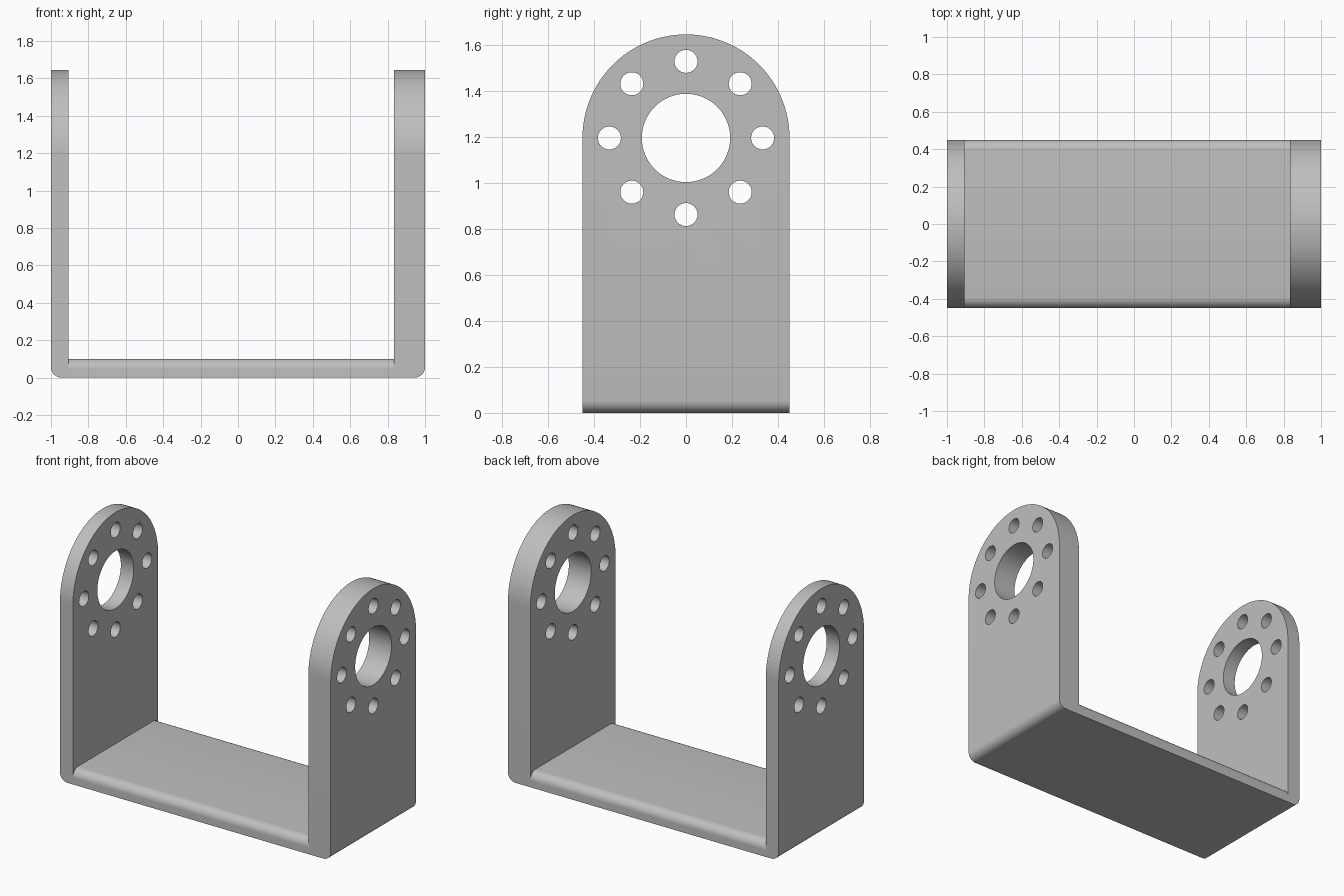
import bpy, bmesh, math
from mathutils import Matrix, Vector

default = bpy.data.objects.get("Cube")
if default:
    bpy.data.objects.remove(default, do_unlink=True)

HALF_DEPTH = 0.45      # half width of the bracket, also the arch radius
AXIS_Z = 1.195         # height of the bore axis
FLOOR_TOP = 0.1
ROUND = 0.055
LEFT_X, RIGHT_X = (0.835, 1.0), (-1.0, -0.905)

metal = bpy.data.materials.new("light grey metal")
metal.use_nodes = True
grey = (0.52, 0.52, 0.52, 1)
metal.diffuse_color = grey
metal.node_tree.nodes["Principled BSDF"].inputs["Base Color"].default_value = grey


def finish(name, bm):
    bmesh.ops.recalc_face_normals(bm, faces=bm.faces)
    mesh = bpy.data.meshes.new(name)
    bm.to_mesh(mesh)
    bm.free()
    mesh.materials.append(metal)
    obj = bpy.data.objects.new(name, mesh)
    bpy.context.collection.objects.link(obj)
    return obj


def round_edges(bm, test):
    edges = [e for e in bm.edges if test(*(v.co for v in e.verts))]
    bmesh.ops.bevel(bm, geom=edges, offset=ROUND, segments=8,
                    profile=0.5, affect='EDGES')


def side_plate(name, x0, x1):
    """Arched upright with a rounded outer bottom edge."""
    bm = bmesh.new()
    outline = [(-HALF_DEPTH, 0), (HALF_DEPTH, 0)]
    steps = 64
    for i in range(steps + 1):
        a = math.pi * i / steps
        outline.append((HALF_DEPTH * math.cos(a), AXIS_Z + HALF_DEPTH * math.sin(a)))
    face = bm.faces.new([bm.verts.new((x0, y, z)) for y, z in outline])
    side = bmesh.ops.extrude_face_region(bm, geom=[face])["geom"]
    bmesh.ops.translate(bm, vec=(x1 - x0, 0, 0),
                        verts=[v for v in side if isinstance(v, bmesh.types.BMVert)])
    outer = max(x0, x1, key=abs)
    round_edges(bm, lambda a, b: all(abs(p.x - outer) < 1e-4 and p.z < 1e-4 for p in (a, b)))
    return finish(name, bm)


def floor_plate(name, x0, x1):
    """Base slab with rounded front and back top edges."""
    bm = bmesh.new()
    size = Vector((x1 - x0, 2 * HALF_DEPTH, FLOOR_TOP))
    centre = Vector(((x0 + x1) / 2, 0, FLOOR_TOP / 2))
    bmesh.ops.create_cube(bm, size=1, matrix=Matrix.Translation(centre) @ Matrix.Diagonal(size).to_4x4())
    round_edges(bm, lambda a, b: min(a.z, b.z) > FLOOR_TOP - 1e-4 and abs(a.y - b.y) < 1e-4)
    return finish(name, bm)


def hole_cutter(name):
    """Central bore and the ring of eight bolt holes, along x."""
    bm = bmesh.new()
    holes = [(0, AXIS_Z, 0.192, 64)]
    for i in range(8):
        a = i * math.tau / 8
        holes.append((0.333 * math.cos(a), AXIS_Z + 0.333 * math.sin(a), 0.05, 32))
    turn = Matrix.Rotation(math.pi / 2, 4, 'Y')
    for y, z, r, n in holes:
        bmesh.ops.create_cone(bm, cap_ends=True, segments=n, radius1=r, radius2=r, depth=3,
                              matrix=Matrix.Translation((0, y, z)) @ turn)
    return finish(name, bm)


def combine(target, tool, operation):
    mod = target.modifiers.new(operation.lower(), 'BOOLEAN')
    mod.operation, mod.solver, mod.object = operation, 'EXACT', tool
    bpy.ops.object.select_all(action='DESELECT')
    bpy.context.view_layer.objects.active = target
    target.select_set(True)
    bpy.ops.object.modifier_apply(modifier=mod.name)
    bpy.data.objects.remove(tool, do_unlink=True)


# One solid bracket: slab ends overlap slightly into the uprights
bracket = floor_plate("bracket", RIGHT_X[1] - 0.02, LEFT_X[0] + 0.02)
combine(bracket, side_plate("left_upright", *LEFT_X), 'UNION')
combine(bracket, side_plate("right_upright", *RIGHT_X), 'UNION')
combine(bracket, hole_cutter("hole_cutter"), 'DIFFERENCE')

bracket.select_set(True)
bpy.context.view_layer.objects.active = bracket
bpy.ops.object.shade_smooth_by_angle(angle=math.radians(30))
